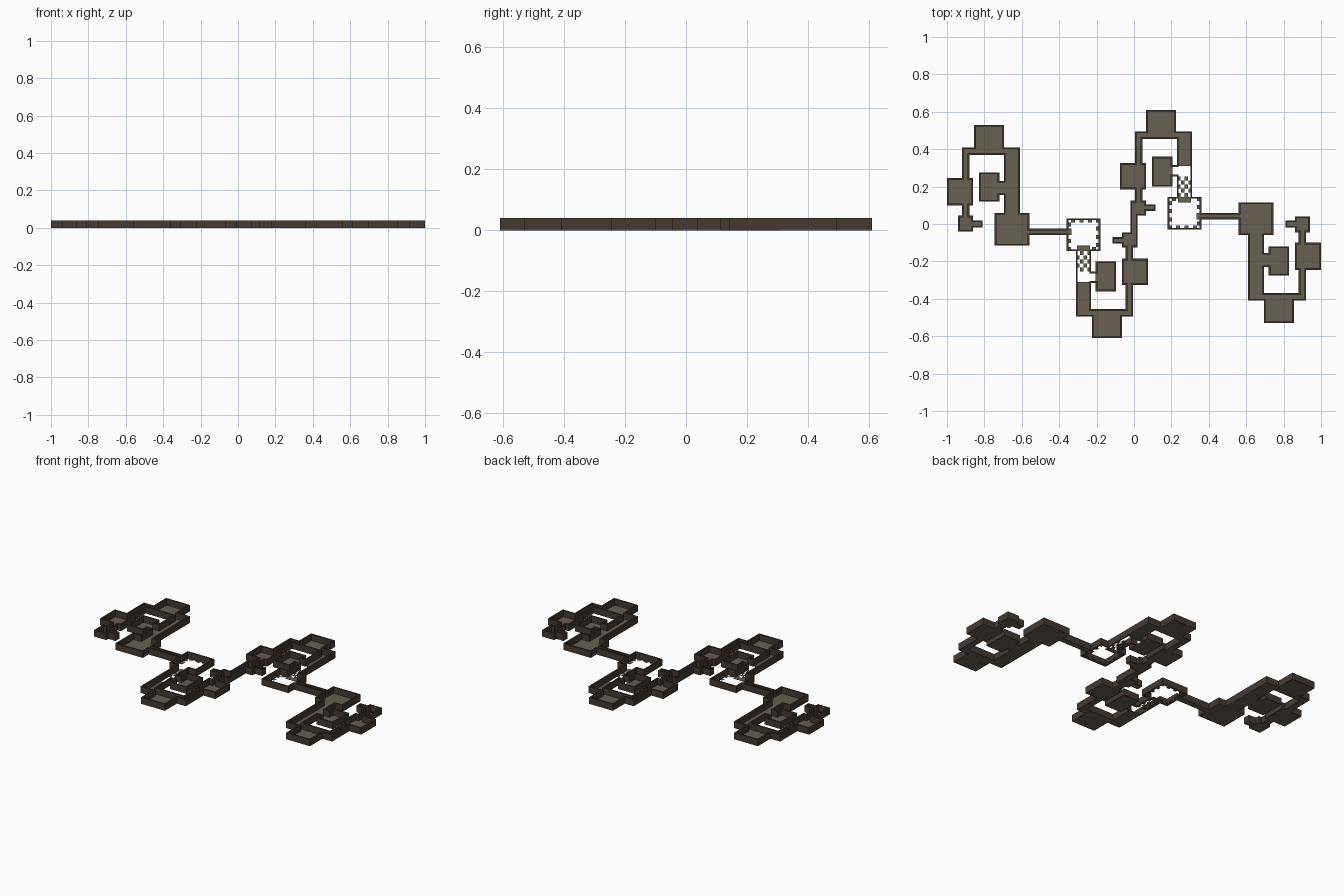
import bpy, bmesh

if "Cube" in bpy.data.objects:
    bpy.data.objects.remove(bpy.data.objects["Cube"])

H, T, FZ, TILE = 0.04, 0.009, 0.002, 0.0216

# Half of the layout as (x0, y0, x1, y1); the other half is a 180 degree turn
SOLID = [
    # upper middle cluster
    (0.065, 0.455, 0.225, 0.61), (0.005, 0.455, 0.31, 0.495),
    (0.005, 0.32, 0.045, 0.495), (-0.075, 0.185, 0.065, 0.325),
    (0.005, 0.12, 0.045, 0.19), (-0.02, 0.045, 0.065, 0.125),
    (0.06, 0.07, 0.115, 0.105), (-0.02, -0.045, 0.02, 0.045),
    (0.23, 0.31, 0.31, 0.495), (0.095, 0.2, 0.205, 0.36),
    # link to the right cluster
    (0.335, 0.025, 0.57, 0.06), (0.235, 0.115, 0.305, 0.145),
    # right cluster
    (0.56, -0.06, 0.745, 0.115), (0.61, -0.41, 0.695, -0.05),
    (0.72, -0.275, 0.83, -0.12), (0.69, -0.23, 0.725, -0.155),
    (0.61, -0.41, 0.92, -0.37), (0.695, -0.53, 0.855, -0.37),
    (0.88, -0.41, 0.92, -0.24), (0.86, -0.245, 1.0, -0.1),
    (0.88, -0.105, 0.92, -0.04), (0.86, -0.045, 0.94, 0.04),
    (0.81, -0.02, 0.865, 0.02),
]
# Areas that have walls but no full floor
HALL = (0.18, -0.03, 0.36, 0.145)
OPEN = [HALL, (0.2, 0.255, 0.31, 0.315), (0.23, 0.14, 0.31, 0.26)]


def both(rects):
    return rects + [(-c, -d, -a, -b) for a, b, c, d in rects]


def material(name, rgb):
    m = bpy.data.materials.new(name)
    m.diffuse_color = (*rgb, 1)
    m.use_nodes = True
    m.node_tree.nodes["Principled BSDF"].inputs["Base Color"].default_value = m.diffuse_color
    return m


def make_object(name, bm, mat, thickness, offset):
    bmesh.ops.remove_doubles(bm, verts=bm.verts, dist=0.0003)
    me = bpy.data.meshes.new(name)
    bm.to_mesh(me)
    bm.free()
    me.materials.append(mat)
    ob = bpy.data.objects.new(name, me)
    bpy.context.collection.objects.link(ob)
    mod = ob.modifiers.new("thickness", "SOLIDIFY")
    mod.thickness = thickness
    mod.offset = offset
    mod.use_even_offset = True
    return ob


def quad(bm, pts):
    bm.faces.new([bm.verts.new(p) for p in pts])


def flat(bm, x0, y0, x1, y1):
    quad(bm, [(x0, y0, FZ), (x1, y0, FZ), (x1, y1, FZ), (x0, y1, FZ)])


stone = material("floor_stone", (0.14, 0.115, 0.085))
brick = material("wall_brick", (0.06, 0.042, 0.032))

# Split the plan into cells along every room edge
solid, every = both(SOLID), both(SOLID + OPEN)
xs = sorted({round(v, 4) for r in every for v in (r[0], r[2])})
ys = sorted({round(v, 4) for r in every for v in (r[1], r[3])})


def inside(i, j, rects):
    if not (0 <= i < len(xs) - 1 and 0 <= j < len(ys) - 1):
        return False
    x, y = (xs[i] + xs[i + 1]) / 2, (ys[j] + ys[j + 1]) / 2
    return any(a < x < c and b < y < d for a, b, c, d in rects)


floor, walls = bmesh.new(), bmesh.new()
for i in range(len(xs) - 1):
    for j in range(len(ys) - 1):
        if inside(i, j, solid):
            flat(floor, xs[i], ys[j], xs[i + 1], ys[j + 1])
        if not inside(i, j, every):
            continue
        x0, x1, y0, y1 = xs[i], xs[i + 1], ys[j], ys[j + 1]
        # Outward-facing wall wherever the plan ends
        for di, dj, p, q in ((0, -1, (x0, y0), (x1, y0)), (1, 0, (x1, y0), (x1, y1)),
                             (0, 1, (x1, y1), (x0, y1)), (-1, 0, (x0, y1), (x0, y0))):
            if not inside(i + di, j + dj, every):
                quad(walls, [(*p, 0), (*q, 0), (*q, H), (*p, H)])
bmesh.ops.remove_doubles(walls, verts=walls.verts, dist=0.0003)
bmesh.ops.dissolve_limit(walls, angle_limit=0.01, verts=walls.verts, edges=walls.edges)
bmesh.ops.dissolve_limit(floor, angle_limit=0.01, verts=floor.verts, edges=floor.edges)
make_object("dungeon_floor", floor, stone, FZ, -1)
make_object("dungeon_walls", walls, brick, T, -1)

# Checkered bridge and alternating border tiles of the open hall
tiles = []
for i in range(4):
    for j in range(5):
        if (i + j) % 2 == 0:
            x, y = 0.23 + i * 0.02, 0.145 + j * 0.022
            tiles.append((x, y, x + 0.02, y + 0.022))
for i in range(8):
    for j in range(8):
        x, y = HALL[0] + i * 0.0225, HALL[1] + j * 0.0219
        door = (i == 7 and 2 <= j <= 4) or (j >= 6 and 2 <= i <= 5)
        if (i in (0, 7) or j in (0, 7)) and (i + j) % 2 == 0 and not door:
            tiles.append((x, y, x + 0.0225, y + 0.0219))
bm = bmesh.new()
for r in both(tiles):
    # Small gap keeps diagonal neighbours separate
    flat(bm, r[0] + 0.0004, r[1] + 0.0004, r[2] - 0.0004, r[3] - 0.0004)
make_object("checker_tiles", bm, stone, FZ, -1)
